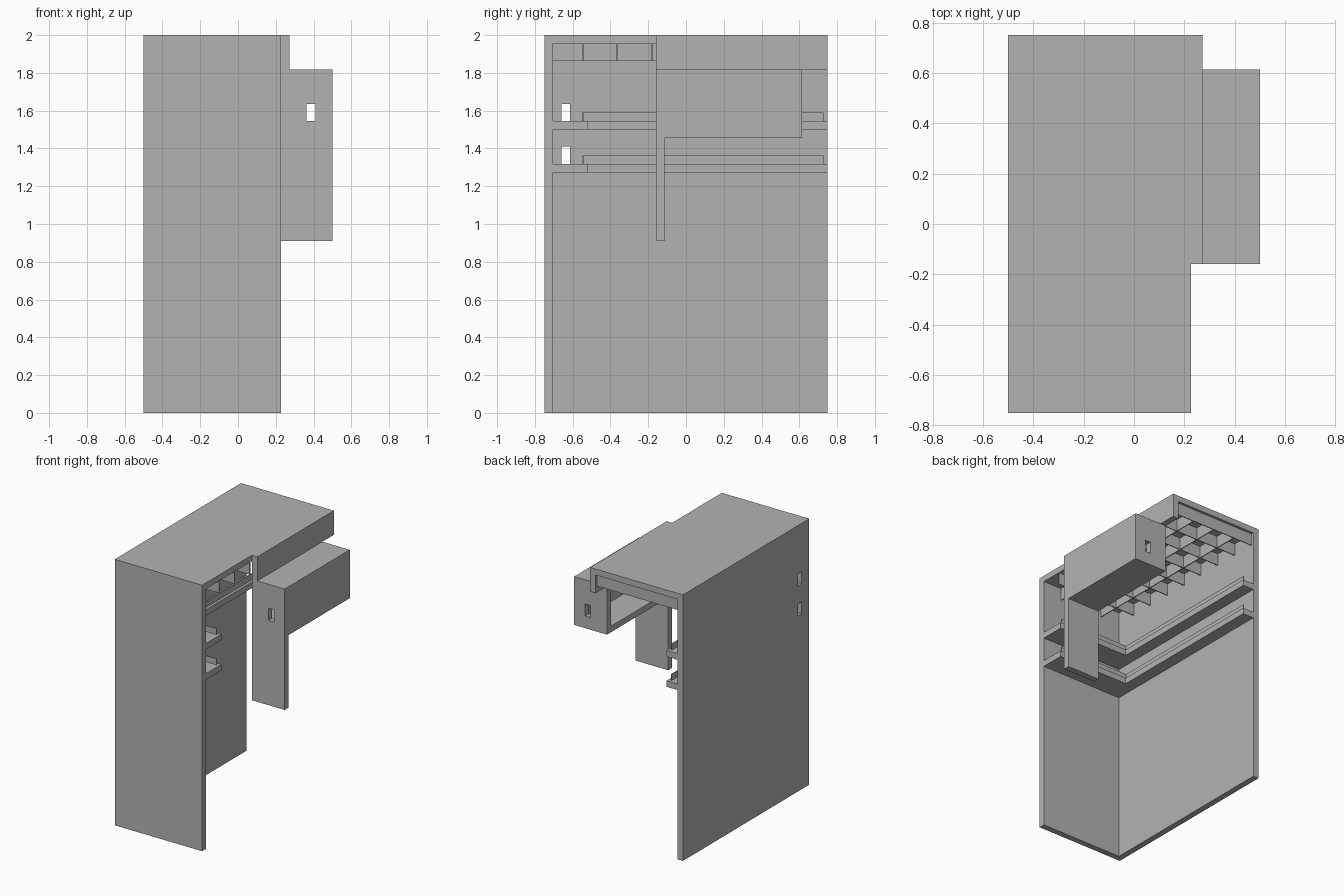
import bpy
import bmesh
from mathutils import Vector

cube = bpy.data.objects.get("Cube")
if cube:
    bpy.data.objects.remove(cube, do_unlink=True)

# The whole structure sits on a module grid: 22 wide, 33 deep, 44 high
U = 2 / 44
ORIGIN = Vector((-11, -16.5, 0))
THIN = 0.07  # half thickness of the thin plates, in modules

grey = bpy.data.materials.new("plain_grey")
grey.use_nodes = True
COLOUR = (0.45, 0.45, 0.45, 1)
grey.diffuse_color = COLOUR
grey.node_tree.nodes["Principled BSDF"].inputs["Base Color"].default_value = COLOUR


def build(name, *boxes):
    """Make one object from boxes given as (x, y, z) spans in modules."""
    bm = bmesh.new()
    for spans in boxes:
        low = Vector([s[0] for s in spans])
        size = Vector([s[1] - s[0] for s in spans])
        for v in bmesh.ops.create_cube(bm, size=1)["verts"]:
            unit = v.co + Vector((0.5, 0.5, 0.5))
            v.co = (ORIGIN + low + unit * size) * U
    mesh = bpy.data.meshes.new(name)
    bm.to_mesh(mesh)
    bm.free()
    mesh.materials.append(grey)
    obj = bpy.data.objects.new(name, mesh)
    bpy.context.scene.collection.objects.link(obj)
    return obj


def cut(obj, *boxes):
    """Cut rectangular openings and bake the result."""
    for spans in boxes:
        cutter = build("cutter", spans)
        cutter.hide_render = True
        mod = obj.modifiers.new("opening", 'BOOLEAN')
        mod.operation = 'DIFFERENCE'
        mod.solver = 'EXACT'
        mod.object = cutter
        graph = bpy.context.evaluated_depsgraph_get()
        baked = bpy.data.meshes.new_from_object(obj.evaluated_get(graph))
        obj.modifiers.clear()
        obj.data = baked
        bpy.data.objects.remove(cutter, do_unlink=True)


def plate(centre):
    return (centre - THIN, centre + THIN)


# Main shell: front wall, long side wall, roof and hanging fascia
build("front_wall", ((0, 16), (0, 1), (0, 44)))
side_wall = build("side_wall", ((0, 1), (1, 33), (0, 44)))
build("roof", ((1, 16), (1, 33), (43, 44)))
build("fascia", ((16, 17), (13, 33), (40, 44)))

# L-shaped trays with thin fences, and a slot in the side wall above each
for name, base in (("upper", 33), ("lower", 28)):
    level, rail = (base, base + 1), (base + 1, base + 2)
    build(name + "_tray", ((1, 16), (1, 5), level), ((1, 3), (5, 33), level))
    build(name + "_tray_fence",
          ((2.5, 15.5), plate(4.5), rail),
          (plate(2.5), (4.5, 32.5), rail))
    cut(side_wall, ((-1, 2), (2, 3), (base + 1, base + 3)))

# Ceiling lattice of crossing thin plates
cross = [((1, 16), plate(4.5 + 4 * i), (41, 43)) for i in range(8)]
along = [(plate(4.5 + 4 * i), (1, 32.5), (41, 43)) for i in range(3)]
build("ceiling_lattice", *cross, *along)

# Side cabinet: hollow, open toward the long wall, with slots at both ends
slot = ((19, 20), (12, 34), (34, 36))
cut(build("cabinet_front_panel", ((16, 22), (13, 14), (20, 40))), slot)
cut(build("cabinet_back_panel", ((16, 22), (29, 30), (32, 40))), slot)
build("cabinet_floor", ((16, 22), (14, 29), (32, 33)))
build("cabinet_top", ((16, 22), (14, 29), (39, 40)))
build("cabinet_outer_side", ((21, 22), (14, 29), (33, 39)))
